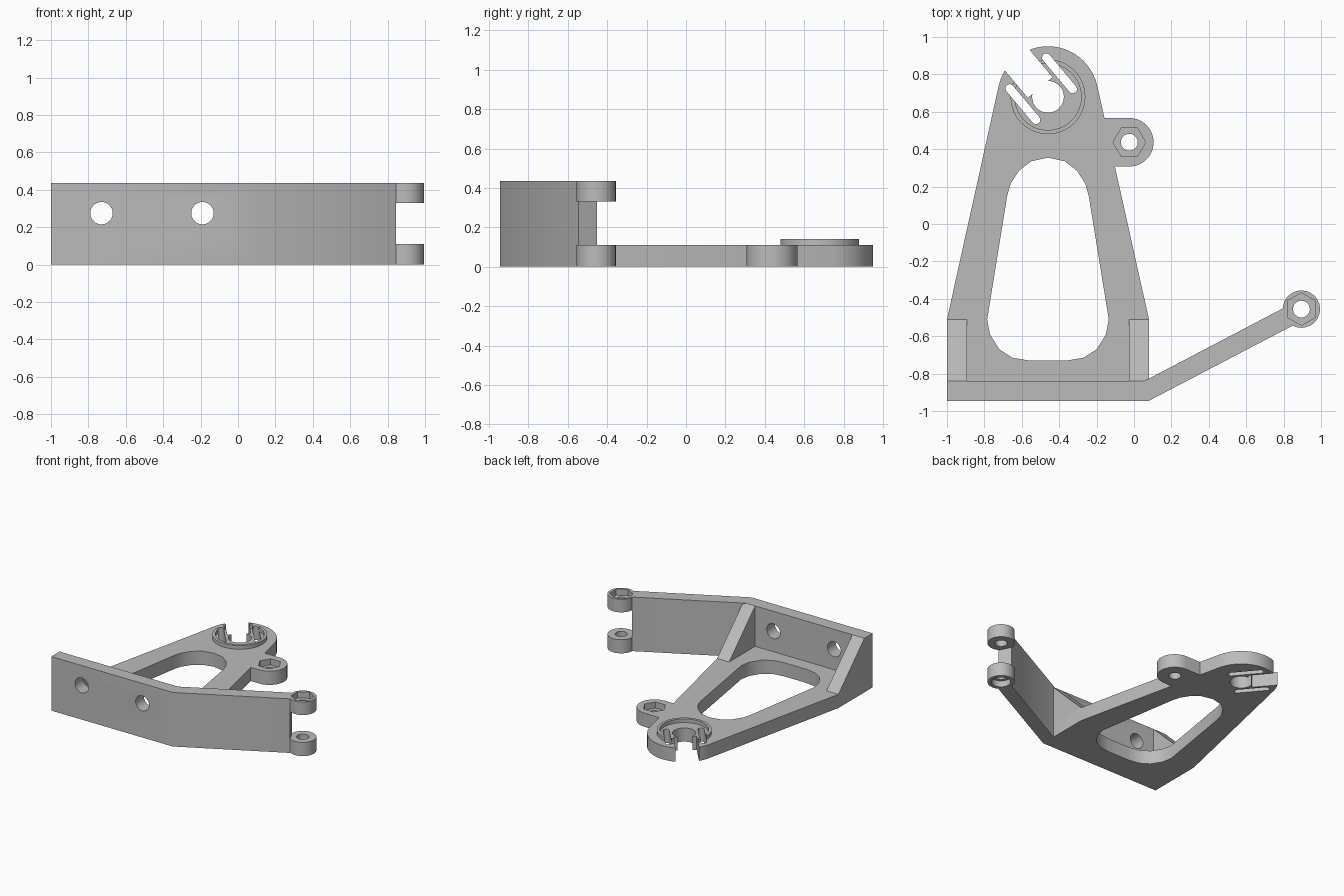
import bpy, bmesh
from math import cos, sin, pi, radians
from mathutils import Vector

cube = bpy.data.objects.get("Cube")
if cube:
    bpy.data.objects.remove(cube, do_unlink=True)

grey = bpy.data.materials.new("plain_grey")
grey.use_nodes = True
grey.diffuse_color = (0.5, 0.5, 0.5, 1)
grey.node_tree.nodes["Principled BSDF"].inputs["Base Color"].default_value = (0.5, 0.5, 0.5, 1)

T = 0.11                        # base plate thickness
H = 0.435                       # wall height
BOSS = Vector((-0.46, 0.68))    # slotted round end
LUG = Vector((-0.025, 0.437))   # side lug
TIP = Vector((0.895, -0.455))   # arm end lugs
U = Vector((cos(radians(130)), sin(radians(130))))   # mouth direction
V = Vector((U.y, -U.x))


def arc(c, r, a0, a1, n):
    """Points on an arc, angles in degrees."""
    return [(c[0] + r * cos(radians(a0 + (a1 - a0) * i / n)),
             c[1] + r * sin(radians(a0 + (a1 - a0) * i / n))) for i in range(n + 1)]


def circle(c, r, n=32, start=0):
    return arc(c, r, start, start + 360, n)[:-1]


def prism(name, pts, lo, hi, axis="z"):
    """Extrude a closed outline along an axis."""
    place = {"x": lambda a, b: (lo, a, b),
             "y": lambda a, b: (a, lo, b),
             "z": lambda a, b: (a, b, lo)}[axis]
    bm = bmesh.new()
    face = bm.faces.new([bm.verts.new(place(*p)) for p in pts])
    new = bmesh.ops.extrude_face_region(bm, geom=[face])["geom"]
    step = Vector([hi - lo if axis == k else 0 for k in "xyz"])
    bmesh.ops.translate(bm, vec=step, verts=[g for g in new if isinstance(g, bmesh.types.BMVert)])
    bmesh.ops.recalc_face_normals(bm, faces=bm.faces)
    mesh = bpy.data.meshes.new(name)
    bm.to_mesh(mesh)
    bm.free()
    mesh.materials.append(grey)
    ob = bpy.data.objects.new(name, mesh)
    bpy.context.collection.objects.link(ob)
    return ob


def activate(ob):
    bpy.ops.object.select_all(action="DESELECT")
    ob.select_set(True)
    bpy.context.view_layer.objects.active = ob


def cut(ob, pts, lo, hi, axis="z"):
    """Subtract an extruded outline from an object."""
    cutter = prism("cutter", pts, lo, hi, axis)
    cutter.hide_render = True
    mod = ob.modifiers.new("cut", "BOOLEAN")
    mod.operation = "DIFFERENCE"
    mod.solver = "EXACT"
    mod.object = cutter
    activate(ob)
    bpy.ops.object.modifier_apply(modifier=mod.name)
    bpy.data.objects.remove(cutter, do_unlink=True)


def in_boss(u, v):
    return tuple(BOSS + U * u + V * v)


# Base plate: tapered sides, round end and side lug in one outline
outline = [(-1, -0.84), (0.08, -0.84), (0.08, -0.51), (-0.102, 0.307)]
outline += arc(LUG, 0.13, -90, 90, 16)
outline += [(-0.158, 0.567)]
outline += arc(BOSS, 0.27, 13, 167, 24)
outline += [(-1, -0.51)]
base = prism("base_plate", outline, 0, T)

# Rounded window, mirrored about the plate centre line
half = [(0, 0.355), (0.09, 0.335), (0.155, 0.285), (0.2, 0.215), (0.218, 0.15),
        (0.325, -0.51), (0.31, -0.59), (0.26, -0.67), (0.19, -0.715), (0.1, -0.73)]
window = [(BOSS.x + x, y) for x, y in half]
window += [(BOSS.x - x, y) for x, y in reversed(half[1:])]
cut(base, window, -0.1, 0.3)

# Raised ring on the round end
ring = prism("raised_ring", circle(BOSS, 0.2, 48), T, 0.14)
cut(ring, circle(BOSS, 0.178, 48), 0, 0.3)

# Open mouth, centre hole and the two long slots
mouth = [in_boss(0.065, -0.086), in_boss(0.4, -0.086), in_boss(0.4, 0.086), in_boss(0.065, 0.086)]
slots = [arc(in_boss(0.166, s * 0.128), 0.023, 40, 220, 10)
         + arc(in_boss(-0.053, s * 0.128), 0.023, 220, 400, 10) for s in (-1, 1)]
cut(base, circle(BOSS, 0.085), -0.1, 0.3)
for part in (base, ring):
    for shape in [mouth] + slots:
        cut(part, shape, -0.1, 0.3)

# Side lug bolt hole and nut pocket
cut(base, circle(LUG, 0.045), -0.1, 0.3)
cut(base, circle(LUG, 0.087, 6), 0.06, 0.3)

# Upright wall with the angled arm
wall = prism("wall_and_arm", [(-1, -0.945), (0.08, -0.945), (0.845, -0.545),
                              (0.796, -0.451), (0.054, -0.84), (-1, -0.84)], 0, H)
for x in (-0.73, -0.19):
    cut(wall, circle((x, 0.275), 0.06), -1.2, -0.6, "y")

# Triangular gussets behind the wall
gussets = [prism(side + "_gusset", [(-0.84, T), (-0.51, T), (-0.84, H)], x, x + 0.107, "x")
           for side, x in (("right", -1), ("left", -0.027))]

# Hinge lugs at the arm end
upper = prism("upper_arm_lug", circle(TIP, 0.1, 24), 0.33, H)
lower = prism("lower_arm_lug", circle(TIP, 0.1, 24), 0, T)
for lug in (upper, lower):
    cut(lug, circle(TIP, 0.045), -0.1, 0.6)
cut(upper, circle(TIP, 0.087, 6, 30), 0.385, 0.6)
cut(lower, circle(TIP, 0.07), -0.1, 0.05)

# Smooth the round walls, keep edges sharp
for part in [base, ring, wall, upper, lower] + gussets:
    activate(part)
    bpy.ops.object.shade_smooth_by_angle(angle=radians(30))
